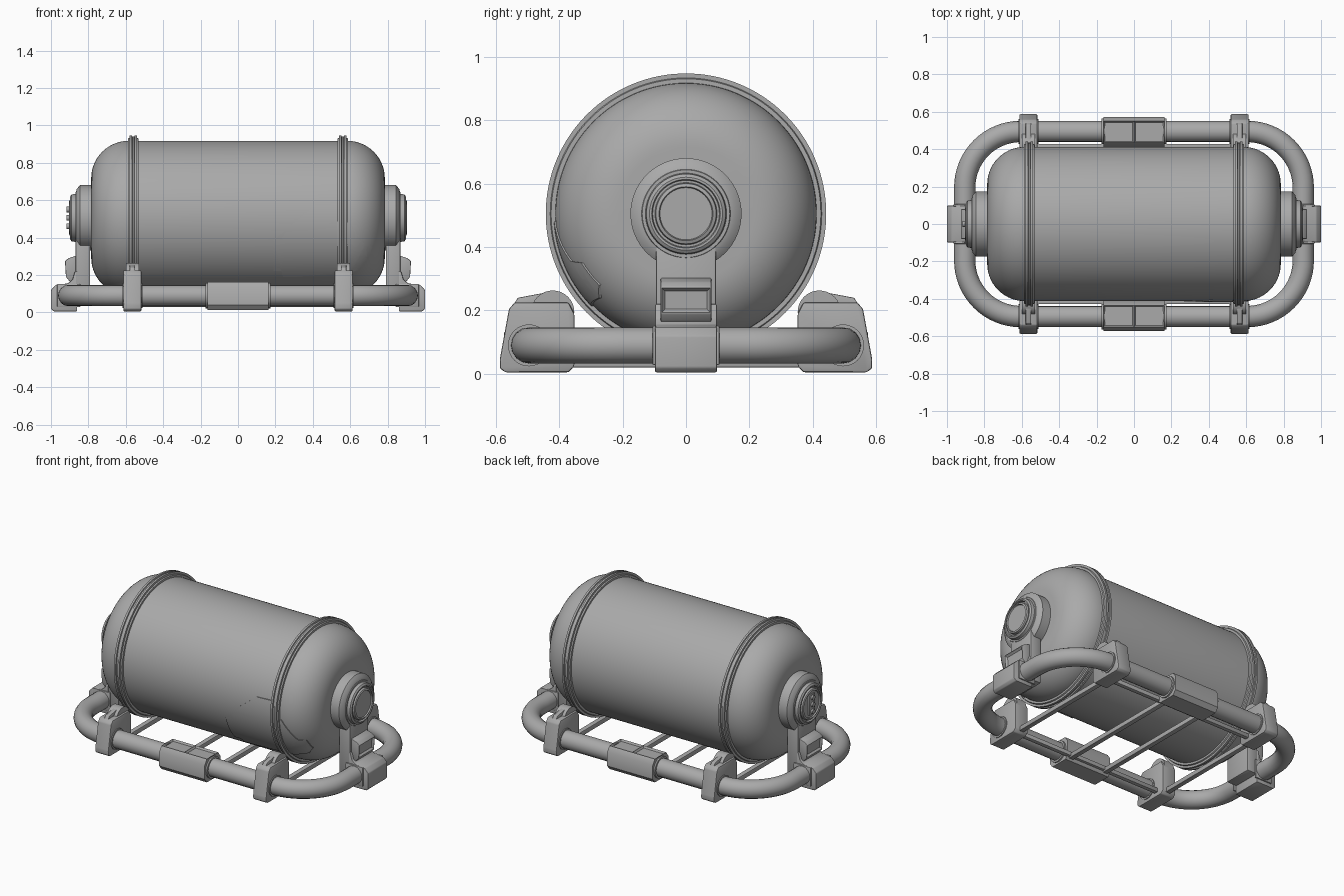
import bpy, bmesh, math
from mathutils import Matrix, Vector

if "Cube" in bpy.data.objects:
    bpy.data.objects.remove(bpy.data.objects["Cube"], do_unlink=True)

AXIS_Z = 0.505      # height of the tank axis
TANK_R = 0.412
TANK_END = 0.785
ROUND = 0.2

grey = bpy.data.materials.new("plain_grey")
grey.use_nodes = True
grey.diffuse_color = (0.4, 0.4, 0.4, 1)
grey.node_tree.nodes["Principled BSDF"].inputs["Base Color"].default_value = (0.4, 0.4, 0.4, 1)


def smooth(ob, angle=35):
    bpy.ops.object.select_all(action="DESELECT")
    ob.select_set(True)
    bpy.context.view_layer.objects.active = ob
    bpy.ops.object.shade_smooth_by_angle(angle=math.radians(angle))


def finish(bm, name, angle=35):
    bmesh.ops.recalc_face_normals(bm, faces=bm.faces)
    me = bpy.data.meshes.new(name)
    bm.to_mesh(me)
    bm.free()
    me.materials.append(grey)
    ob = bpy.data.objects.new(name, me)
    bpy.context.collection.objects.link(ob)
    smooth(ob, angle)
    return ob


def lathe(name, profile, segs=96, side=1):
    """Turn (x, radius) points around the tank axis."""
    bm = bmesh.new()
    vs = [bm.verts.new((side * x, 0, AXIS_Z + r)) for x, r in profile]
    es = [bm.edges.new(p) for p in zip(vs, vs[1:])]
    bmesh.ops.spin(bm, geom=vs + es, cent=(0, 0, AXIS_Z), axis=(1, 0, 0),
                   angle=math.tau, steps=segs, use_duplicate=False)
    bmesh.ops.remove_doubles(bm, verts=bm.verts, dist=1e-5)
    return finish(bm, name)


def prism_bm(pts, place, lo, hi, bevel=0.0):
    """Extrude a flat outline; place(u, v, w) gives the 3D position."""
    bm = bmesh.new()
    a = [bm.verts.new(place(u, v, lo)) for u, v in pts]
    b = [bm.verts.new(place(u, v, hi)) for u, v in pts]
    bm.faces.new(a)
    bm.faces.new(b)
    n = len(pts)
    for i in range(n):
        j = (i + 1) % n
        bm.faces.new((a[i], a[j], b[j], b[i]))
    bmesh.ops.recalc_face_normals(bm, faces=bm.faces)
    if bevel:
        bmesh.ops.bevel(bm, geom=bm.edges[:], offset=bevel, segments=2,
                        profile=0.5, affect="EDGES")
    return bm


def box(name, lo, hi, bevel=0.0):
    rect = [(lo[0], lo[1]), (hi[0], lo[1]), (hi[0], hi[1]), (lo[0], hi[1])]
    return finish(prism_bm(rect, lambda u, v, w: (u, v, w), lo[2], hi[2], bevel), name)


def cylinder_x(name, centre, radius, length, segs=32):
    bm = bmesh.new()
    bmesh.ops.create_cone(bm, cap_ends=True, segments=segs, radius1=radius, radius2=radius,
                          depth=length, matrix=Matrix.Translation(centre) @ Matrix.Rotation(math.pi / 2, 4, "Y"))
    return finish(bm, name)


def tank_radius(x):
    over = min(max(abs(x) - (TANK_END - ROUND), 0), ROUND)
    return TANK_R - ROUND + math.sqrt(ROUND ** 2 - over ** 2)


# Tank body with rounded ends
quarter = [(TANK_END - ROUND + ROUND * math.sin(t), TANK_R - ROUND + ROUND * math.cos(t))
           for t in (math.pi / 2 * i / 14 for i in range(15))]
half = quarter + [(TANK_END, 0)]
lathe("tank_body", [(-x, r) for x, r in reversed(half)] + half, 128)

# Ragged thin plate wrapped on the lower front of the tank
outline = [(.19, .22), (.19, .385), (.26, .44), (.29, .48), (.42, .58), (.53, .585),
           (.53, .485), (.60, .48), (.68, .355), (.72, .35), (.73, .28), (.70, .24),
           (.60, .215), (.31, .19), (.24, .19), (.24, .22)]
bm = bmesh.new()
bm.faces.new([bm.verts.new((x, 0, z)) for x, z in outline])
bmesh.ops.triangulate(bm, faces=bm.faces[:])
cuts = [((0, 0, .2 + .02 * i), (0, 0, 1)) for i in range(20)]
cuts += [((.59 + .02 * i, 0, 0), (1, 0, 0)) for i in range(8)]
for co, no in cuts:
    bmesh.ops.bisect_plane(bm, geom=bm.verts[:] + bm.edges[:] + bm.faces[:],
                           plane_co=co, plane_no=no, dist=1e-5)
base = bm.faces[:]
thick = bmesh.ops.extrude_face_region(bm, geom=base)
outer = {v for v in thick["geom"] if isinstance(v, bmesh.types.BMVert)}
for v in bm.verts:
    r = tank_radius(v.co.x) + (0.005 if v in outer else -0.003)
    v.co.y = -math.sqrt(max(r * r - (v.co.z - AXIS_Z) ** 2, 0))
finish(bm, "tank_patch")

# Tubular base frame: rounded rectangle swept with a round section
path = []
for k, (sx, sy) in enumerate([(1, 1), (-1, 1), (-1, -1), (1, -1)]):
    for i in range(17):
        t = math.pi / 2 * (k + i / 16)
        path.append((sx * .605 + .3 * math.cos(t), sy * .195 + .3 * math.sin(t), .09))
curve = bpy.data.curves.new("base_frame", "CURVE")
curve.dimensions = "3D"
curve.bevel_depth = 0.057
curve.bevel_resolution = 6
spline = curve.splines.new("POLY")
spline.points.add(len(path) - 1)
for p, co in zip(spline.points, path):
    p.co = (*co, 1)
spline.use_cyclic_u = True
curve.materials.append(grey)
frame = bpy.data.objects.new("base_frame", curve)
bpy.context.collection.objects.link(frame)
bpy.ops.object.select_all(action="DESELECT")
frame.select_set(True)
bpy.context.view_layer.objects.active = frame
bpy.ops.object.convert(target="MESH")
smooth(bpy.context.view_layer.objects.active)

hub_profile = [(.76, .175), (.845, .175), (.862, .155), (.866, .14), (.87, .138), (.87, .128),
               (.89, .125), (.897, .115), (.897, .108), (.885, .105), (.885, .098),
               (.9, .095), (.904, .085), (.896, .082), (.896, 0)]
bracket = [(.86, .005), (.985, .005), (1, .02), (1, .12), (.975, .147), (.91, .155),
           (.885, .175), (.872, .22), (.86, .22)]
latch = [(.86, .165), (.9, .165), (.92, .19), (.925, .275), (.905, .29), (.86, .305)]

for side, tag in ((1, "left"), (-1, "right")):
    # Strap ring with two raised lips
    c = .56
    strap = [(c - .028, .405), (c - .028, .425), (c - .02, .428), (c - .02, .442), (c - .007, .442),
             (c - .005, .435), (c + .005, .435), (c + .007, .442), (c + .02, .442), (c + .02, .428),
             (c + .028, .425), (c + .028, .405)]
    lathe(f"{tag}_strap", strap, 128, side)

    # End hub, upright and frame bracket
    lathe(f"{tag}_hub", hub_profile, 64, side)
    box(f"{tag}_upright", (min(side * .79, side * .868), -.095, .06),
        (max(side * .79, side * .868), .095, .45), .008)
    along_y = lambda u, v, w: (side * u, w, v)
    finish(prism_bm(bracket, along_y, -.098, .098, .005), f"{tag}_end_bracket")
    for sy in (1, -1):
        box(f"{tag}_bracket_collar", (side * .905 - .062, sy * .1 - .006, .028),
            (side * .905 + .062, sy * .1 + .006, .152), .005)
    bm = prism_bm(latch, along_y, -.08, .08, .004)
    front = max(bm.faces, key=lambda f: f.calc_area() * (f.normal.x * side > .8))
    bmesh.ops.inset_region(bm, faces=[front], thickness=.014, depth=0)
    bmesh.ops.translate(bm, verts=front.verts[:], vec=(-side * .012, 0, 0))
    finish(bm, f"{tag}_latch")

    # Strap clamps on the long tubes
    for sy, where in ((-1, "front"), (1, "back")):
        clamp = [(.37, .005), (.57, .005), (.587, .018), (.587, .045), (.558, .205),
                 (.54, .225), (.37, .225), (.352, .19), (.352, .025)]
        along_x = lambda u, v, w: (side * .565 + w, sy * u, v)
        finish(prism_bm(clamp, along_x, -.048, .048, .006), f"{tag}_{where}_clamp")
        cylinder_x(f"{tag}_{where}_clamp_pivot", (side * .565, sy * .42, .195), .068, .07)
        fin = [(.4, .2), (.555, .2), (.53, .24), (.45, .255), (.4, .255)]
        finish(prism_bm(fin, along_x, -.014, .014, .003), f"{tag}_{where}_clamp_fin")
        for dx in (-.035, .035):
            cylinder_x(f"{tag}_{where}_clamp_collar", (side * .565 + dx * 1.3, sy * .495, .09), .066, .016)

    # Cross bars beneath the tank
    for x in (.56, .13):
        box(f"{tag}_cross_bar", (side * x - .016, -.42, .02), (side * x + .016, .42, .05), .004)

# Three studs and a backing plate on the right hub
box("hub_valve_plate", (-.904, -.03, .44), (-.89, .03, .57), .004)
for z in (.46, .505, .55):
    cylinder_x("hub_valve_stud", (-.905, 0, z), .015, .022, 16)

# Middle grips on the long tubes, with two recessed panels on top
for sy, where in ((-1, "front"), (1, "back")):
    grip = [(.43, .012), (.55, .012), (.573, .04), (.573, .13), (.55, .163), (.435, .163),
            (.412, .13), (.412, .04)]
    bm = prism_bm(grip, lambda u, v, w: (w, sy * u, v), -.163, .163)
    bmesh.ops.bisect_plane(bm, geom=bm.verts[:] + bm.edges[:] + bm.faces[:],
                           plane_co=(0, 0, 0), plane_no=(1, 0, 0))
    top = [f for f in bm.faces if f.normal.z > .9]
    bmesh.ops.inset_individual(bm, faces=top, thickness=.01, depth=-.012)
    finish(bm, f"{where}_grip")
    for x in (-.163, .163):
        cylinder_x(f"{where}_grip_collar", (x, sy * .495, .09), .068, .02)
    # Slim rail linking the clamps beneath the tube
    box(f"{where}_rail", (-.56, sy * .415 - .014, .03), (.56, sy * .415 + .014, .058), .004)
